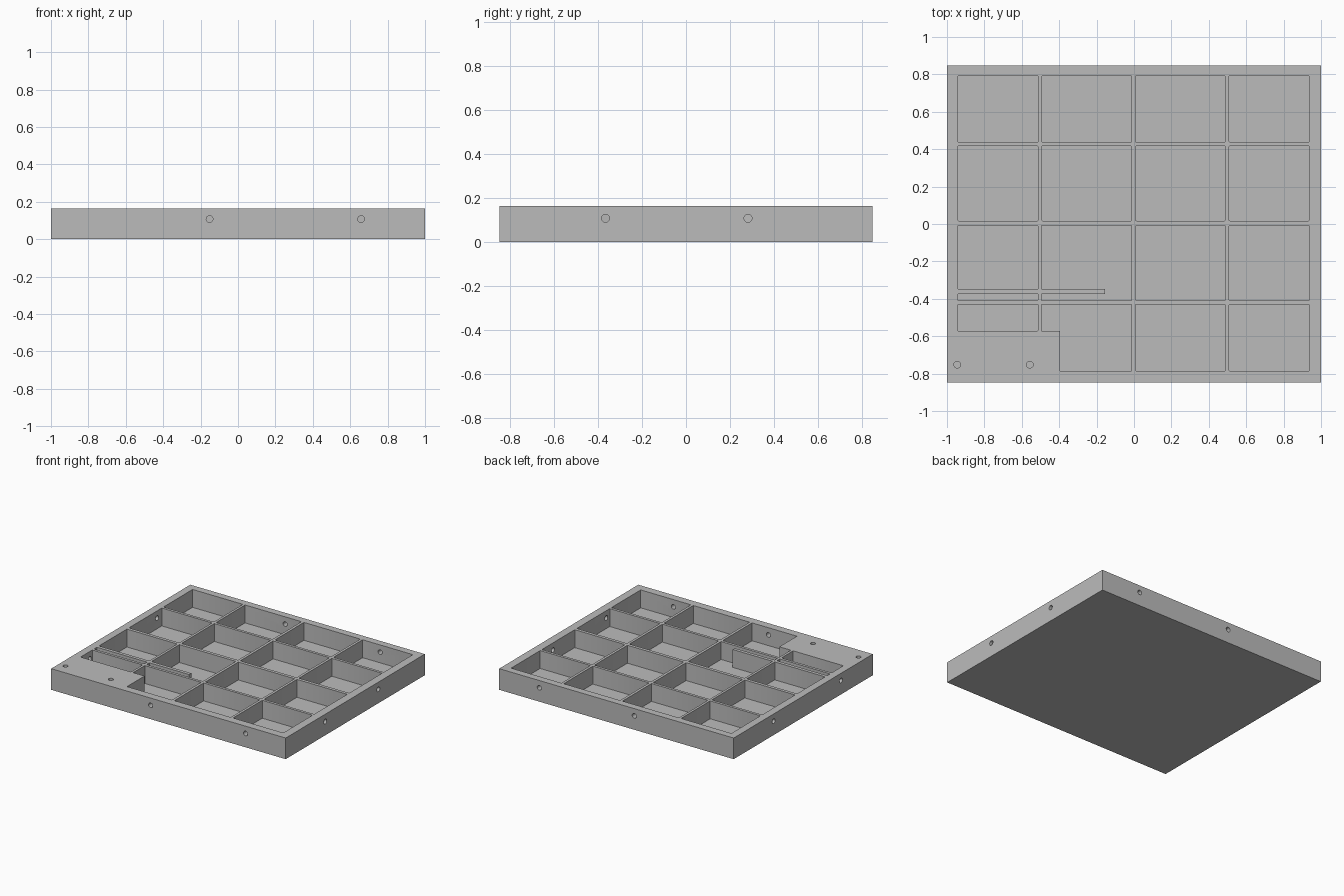
import bpy, bmesh
from math import pi
from mathutils import Matrix, Vector

if "Cube" in bpy.data.objects:
    bpy.data.objects.remove(bpy.data.objects["Cube"])

TOP, FLOOR = 0.163, 0.025
HX, HY = 1.0, 0.847


def finish(name, bm):
    bmesh.ops.recalc_face_normals(bm, faces=bm.faces)
    me = bpy.data.meshes.new(name)
    bm.to_mesh(me)
    bm.free()
    ob = bpy.data.objects.new(name, me)
    bpy.context.collection.objects.link(ob)
    return ob


def prism(bm, outline, z0, z1, soften=0.0):
    """Extrude an outline upward, with optionally softened upright edges."""
    face = bm.faces.new([bm.verts.new((x, y, z0)) for x, y in outline])
    res = bmesh.ops.extrude_face_region(bm, geom=[face])
    up = [v for v in res["geom"] if isinstance(v, bmesh.types.BMVert)]
    bmesh.ops.translate(bm, vec=(0, 0, z1 - z0), verts=up)
    if soften:
        uprights = [e for v in up for e in v.link_edges
                    if abs(e.verts[0].co.z - e.verts[1].co.z) > 0.01]
        bmesh.ops.bevel(bm, geom=uprights, offset=soften, segments=2,
                        profile=0.5, affect='EDGES')


def rect(x0, x1, y0, y1):
    return [(x0, y0), (x1, y0), (x1, y1), (x0, y1)]


def drill(bm, center, axis, depth, radius=0.018):
    rot = Vector((0, 0, 1)).rotation_difference(Vector(axis)).to_matrix().to_4x4()
    bmesh.ops.create_cone(bm, cap_ends=True, segments=24, radius1=radius,
                          radius2=radius, depth=depth,
                          matrix=Matrix.Translation(center) @ rot)


# Tray body
bm = bmesh.new()
prism(bm, rect(-HX, HX, -HY, HY), 0, TOP)
tray = finish("compartment_tray", bm)

# Compartment pockets
cols = [(-0.942, -0.513), (-0.494, -0.013), (0.008, 0.488), (0.508, 0.937)]
rows = [(0.438, 0.792), (0.017, 0.417), (-0.409, -0.008), (-0.786, -0.430)]
outlines = [rect(*c, *r) for i, c in enumerate(cols) for j, r in enumerate(rows)
            if i > 1 or j < 2]
(a0, a1), (b0, b1) = cols[:2]
(m0, m1), (f0, f1) = rows[2:]
BAR0, BAR1, BAR_END = -0.374, -0.348, -0.155
BLOCK_X, BLOCK_Y = -0.396, -0.572
outlines += [
    rect(a0, a1, BAR1, m1),
    rect(a0, a1, m0, BAR0),
    rect(a0, a1, BLOCK_Y, f1),
    # pocket with a thin partition reaching into it
    [(b0, m0), (b1, m0), (b1, m1), (b0, m1), (b0, BAR1),
     (BAR_END, BAR1), (BAR_END, BAR0), (b0, BAR0)],
    # pocket stepped around the solid corner block
    [(BLOCK_X, f0), (b1, f0), (b1, f1), (b0, f1), (b0, BLOCK_Y), (BLOCK_X, BLOCK_Y)],
]
bm = bmesh.new()
for o in outlines:
    prism(bm, o, FLOOR, TOP + 0.05, 0.005 if len(o) == 4 else 0)
pockets = finish("pocket_cutter", bm)

# Pin holes through the outer walls and down into the corner block
bm = bmesh.new()
HOLE_Z = 0.107
for x in (-0.152, 0.658):
    for s in (-1, 1):
        drill(bm, (x, s * HY, HOLE_Z), (0, 1, 0), 0.16)
for s, ys in ((1, (-0.366, 0.282)), (-1, (-0.46, 0.36))):
    for y in ys:
        drill(bm, (s * HX, y, HOLE_Z), (1, 0, 0), 0.16)
for x in (-0.945, -0.557):
    drill(bm, (x, -0.752, TOP), (0, 0, 1), 0.2)
holes = finish("hole_cutter", bm)

for cutter in (pockets, holes):
    cutter.hide_render = True
    mod = tray.modifiers.new(cutter.name, 'BOOLEAN')
    mod.operation = 'DIFFERENCE'
    mod.solver = 'EXACT'
    mod.object = cutter

# Bake the cuts and remove the cutters
bpy.context.view_layer.update()
deps = bpy.context.evaluated_depsgraph_get()
baked = bpy.data.meshes.new_from_object(tray.evaluated_get(deps))
tray.modifiers.clear()
tray.data = baked
for cutter in (pockets, holes):
    bpy.data.objects.remove(cutter)

# Plain grey
grey = bpy.data.materials.new("plain_grey")
grey.diffuse_color = (0.5, 0.5, 0.5, 1)
grey.use_nodes = True
grey.node_tree.nodes["Principled BSDF"].inputs["Base Color"].default_value = grey.diffuse_color
tray.data.materials.clear()
tray.data.materials.append(grey)
bpy.context.view_layer.objects.active = tray
tray.select_set(True)
bpy.ops.object.shade_smooth_by_angle(angle=pi / 6)
